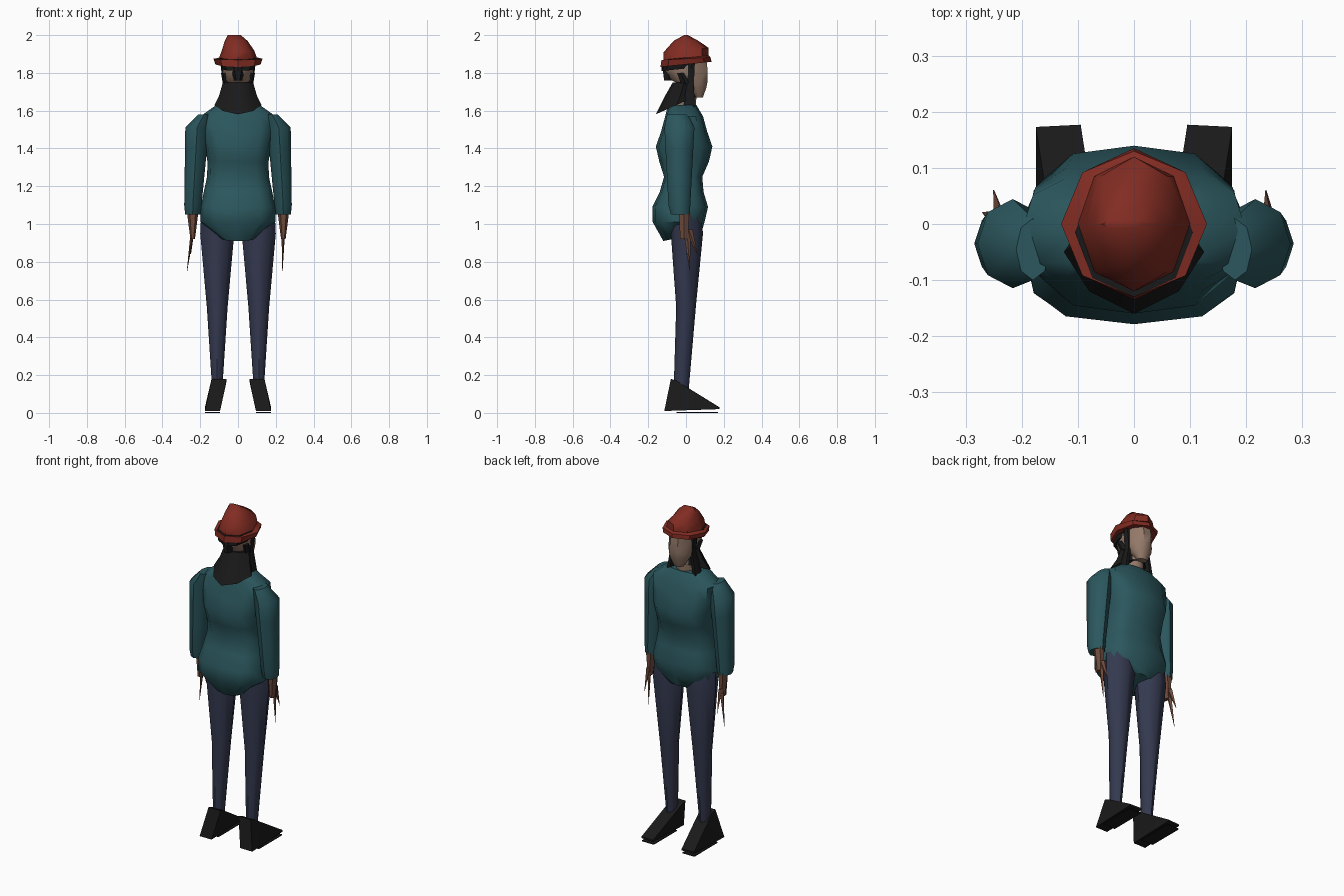
import bpy, bmesh
from math import cos, sin, pi, radians, copysign

cube = bpy.data.objects.get("Cube")
if cube:
    bpy.data.objects.remove(cube, do_unlink=True)


def material(name, red, green, blue):
    colour = (red, green, blue, 1)
    mat = bpy.data.materials.new(name)
    mat.use_nodes = True
    mat.diffuse_color = colour
    mat.node_tree.nodes["Principled BSDF"].inputs["Base Color"].default_value = colour
    return mat


teal = material("teal_wool", .024, .095, .11)
red = material("red_felt", .22, .025, .016)
denim = material("dark_denim", .034, .04, .077)
black = material("soft_black", .01, .01, .01)
skin = material("pale_skin", .29, .19, .14)
tan = material("tan_skin", .16, .07, .045)


def finish(name, bm, mat):
    bmesh.ops.recalc_face_normals(bm, faces=bm.faces)
    mesh = bpy.data.meshes.new(name)
    bm.to_mesh(mesh)
    bm.free()
    mesh.materials.append(mat)
    ob = bpy.data.objects.new(name, mesh)
    bpy.context.scene.collection.objects.link(ob)
    bpy.ops.object.select_all(action="DESELECT")
    ob.select_set(True)
    bpy.context.view_layer.objects.active = ob
    bpy.ops.object.shade_smooth_by_angle(angle=radians(45))


def ring(z, wide, deep, x=0, y=0, tilt=0):
    """One cross-section: height, half width, half depth, centre and slope along y."""
    return z, wide, deep, x, y, tilt


def loft(name, mat, rings, sides=8, power=1):
    """Skin a stack of rings; a power above one pinches them, below one squares them."""
    bm = bmesh.new()
    loops = []
    for z, wide, deep, x, y, tilt in rings:
        loop = []
        for i in range(sides):
            turn = 2 * pi * i / sides
            across = wide * copysign(abs(cos(turn)) ** power, cos(turn))
            along = deep * copysign(abs(sin(turn)) ** power, sin(turn))
            loop.append(bm.verts.new((x + across, y + along, z + tilt * along)))
        loops.append(loop)
    for upper, lower in zip(loops, loops[1:]):
        for i in range(sides):
            j = (i + 1) % sides
            bm.faces.new((upper[i], upper[j], lower[j], lower[i]))
    bm.faces.new(loops[0])
    bm.faces.new(loops[-1])
    finish(name, bm, mat)


def hull(name, mat, points):
    bm = bmesh.new()
    for point in points:
        bm.verts.new(point)
    bmesh.ops.convex_hull(bm, input=bm.verts)
    finish(name, bm, mat)


# Sweater body: width and depth swell and pinch in waves, then the hem tucks under
def body_ring(z):
    width_wave = cos(4 * pi * (z - 1.55))
    depth_wave = cos(6 * pi * (z - 1.4))
    return ring(z, wide=.18 + .02 * width_wave, deep=.125 + .025 * depth_wave,
                y=min(.1 * z - .14, -.01))


collar = ring(z=1.63, wide=.115, deep=.075, y=-.02)
hem = ring(z=.93, wide=.09, deep=.1, y=-.02, tilt=.2)
body = [body_ring(1.57 - .08 * i) for i in range(8)]
loft("sweater_body", teal, [collar, *body, hem], sides=12, power=.7)

# Neck and head, narrowing to the chin
loft("neck", skin, [
    ring(z=1.6, wide=.05, deep=.05),
    ring(z=1.74, wide=.05, deep=.05, y=.01),
])
loft("head", skin, [
    ring(z=1.67, wide=.03, deep=.02, y=.07),
    ring(z=1.72, wide=.06, deep=.055, y=.055),
    ring(z=1.76, wide=.075, deep=.1, y=.02),
    ring(z=1.82, wide=.08, deep=.12),
    ring(z=1.89, wide=.08, deep=.11),
], sides=10)

# Long hair draped over the shoulders, ending in a point
loft("hair_drape", black, [
    ring(z=1.75, wide=.08, deep=.06, y=-.01),
    ring(z=1.68, wide=.1, deep=.08, y=-.03),
    ring(z=1.63, wide=.125, deep=.11, y=-.05, tilt=.45),
], power=1.3)
loft("hair_band", black, [
    ring(z=1.82, wide=.085, deep=.1, y=-.03, tilt=.1),
    ring(z=1.88, wide=.105, deep=.115, y=-.015, tilt=.1),
])
loft("hair_lock", black, [
    ring(z=1.83, wide=.04, deep=.04, y=-.09),
    ring(z=1.76, wide=.02, deep=.03, y=-.09),
], sides=6)

# Hat with a drooping brim and a folded crown
loft("hat", red, [
    ring(z=1.845, wide=.12, deep=.135, tilt=.1),
    ring(z=1.875, wide=.13, deep=.13, tilt=.05),
    ring(z=1.88, wide=.1, deep=.12, tilt=.1),
    ring(z=1.92, wide=.085, deep=.12, tilt=.1),
    ring(z=1.97, wide=.06, deep=.065, x=-.01),
    ring(z=2, wide=.035, deep=.01, x=-.02),
])

for side, s in (("left", 1), ("right", -1)):
    # Hair curtain and tuft beside the face
    loft(side + "_hair_curtain", black, [
        ring(z=1.86, wide=.015, deep=.02, x=s * .08, y=.03),
        ring(z=1.75, wide=.015, deep=.02, x=s * .065, y=.025),
        ring(z=1.62, wide=.02, deep=.035, x=s * .085, y=.015),
    ], sides=6)
    loft(side + "_hair_tuft", black, [
        ring(z=1.8, wide=.02, deep=.02, x=s * .07, y=-.03),
        ring(z=1.74, wide=.02, deep=.03, x=s * .06),
    ], sides=6)

    # Sleeve, thinning from shoulder to cuff
    shoulder = ring(z=1.58, wide=.03, deep=.055, x=s * .18, y=-.045)
    cuff = ring(z=1.05, wide=.04, deep=.05, x=s * .24, y=-.03)
    arm = [ring(z, wide=z / 24, deep=z / 19, x=s * (.3 - z / 18), y=-.035)
           for z in (1.51, 1.4, 1.25, 1.1)]
    loft(side + "_sleeve", teal, [shoulder, *arm, cuff])

    # Hand with pointed fingers
    hand_x = s * .24
    loft(side + "_palm", tan, [
        ring(z=1.06, wide=.03, deep=.03, x=hand_x, y=-.01),
        ring(z=.92, wide=.012, deep=.025, x=hand_x, y=-.01),
    ], sides=6)
    fingers = {"middle": (.02, .75, .27), "fore": (.06, .84, .25)}
    for finger, (y, z, reach) in fingers.items():
        loft(f"{side}_{finger}_finger", tan, [
            ring(z=.97, wide=.01, deep=.02, x=hand_x, y=y / 4),
            ring(z, wide=.001, deep=.001, x=min(s * reach, .235), y=y),
        ], sides=4)

    # Trouser leg, tapering through the knee to the ankle
    loft(side + "_leg", denim, [
        ring(z=1.05, wide=.085, deep=.08, x=s * .11),
        ring(z=.95, wide=.09, deep=.085, x=s * .11, y=.005),
        ring(z=.56, wide=.055, deep=.052, x=s * .11),
        ring(z=.13, wide=.027, deep=.04, x=s * .11, y=-.025),
    ])

    # Wedge shoe splayed outward, with a separate thin sole
    shoe = []
    sole = []
    for x in (.06, .14):
        out = s * (x + .035)
        shoe += [(s * x, -.08, .18), (s * x, -.05, .17), (out, -.115, .01),
                 (out, .18 - x / 20, .02), (out, .18 - x / 20, .03)]
        for z in (0, .005):
            sole += [(out, -.05, z), (out, .17, z)]
    hull(side + "_shoe", black, shoe)
    hull(side + "_sole", black, sole)
